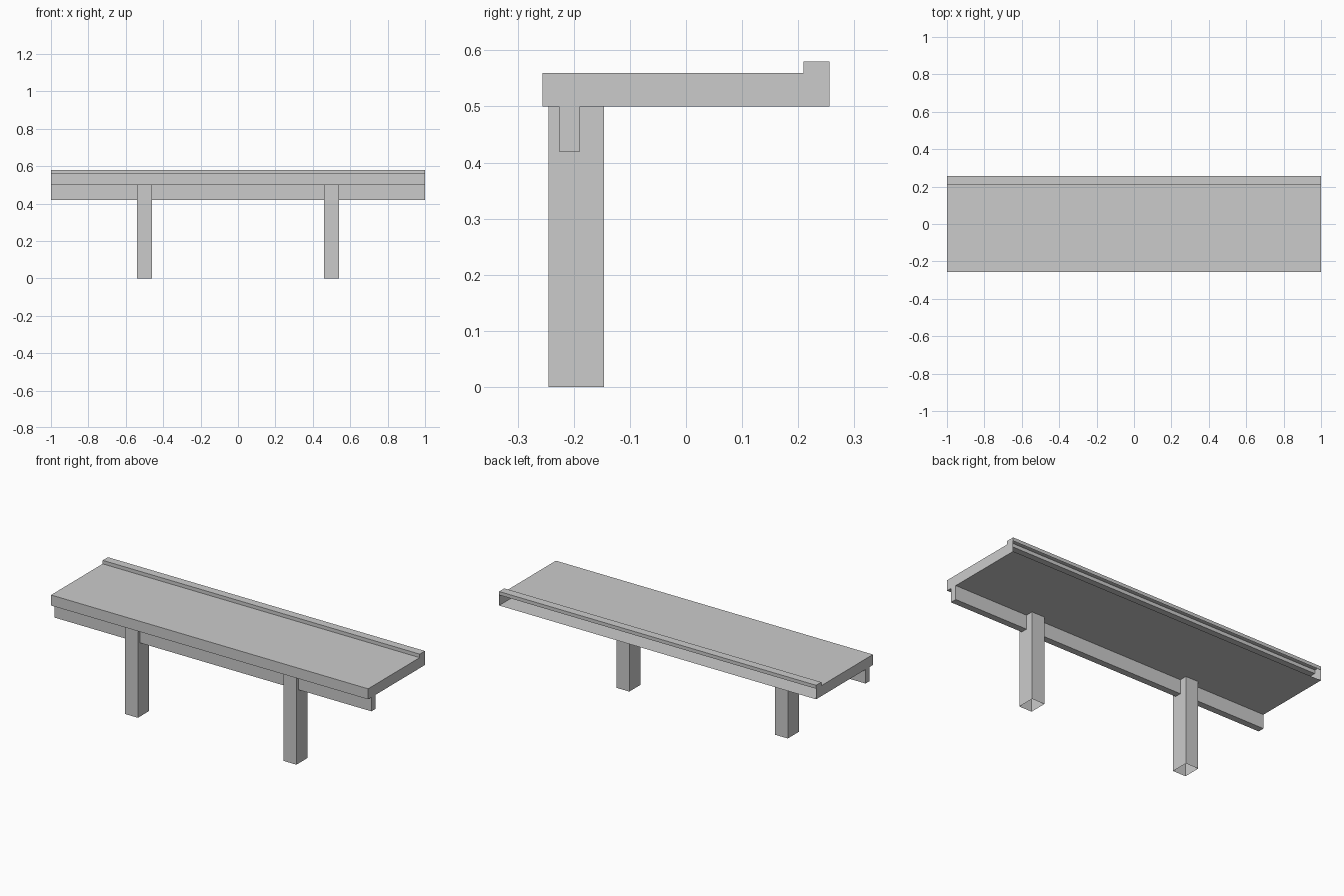
import bpy
import bmesh

if "Cube" in bpy.data.objects:
    bpy.data.objects.remove(bpy.data.objects["Cube"])


def finish(bm, name):
    mesh = bpy.data.meshes.new(name)
    bm.to_mesh(mesh)
    bm.free()
    obj = bpy.data.objects.new(name, mesh)
    bpy.context.collection.objects.link(obj)
    return obj


def extrude_profile(name, profile, half, open_edges=()):
    """Extrude a (y, z) outline along x with capped ends, leaving some sides open."""
    bm = bmesh.new()
    a = [bm.verts.new((-half, y, z)) for y, z in profile]
    b = [bm.verts.new((half, y, z)) for y, z in profile]
    n = len(profile)
    for i in range(n):
        if i not in open_edges:
            j = (i + 1) % n
            bm.faces.new((a[i], a[j], b[j], b[i]))
    bm.faces.new(a[::-1])
    bm.faces.new(b)
    for f in bm.faces:
        f.normal_flip()
    bmesh.ops.recalc_face_normals(bm, faces=bm.faces)
    return finish(bm, name)


# seat shell: raised rear lip, open along the back under the lip
seat_profile = [(-0.256, 0.50), (0.256, 0.50), (0.256, 0.56), (0.256, 0.58),
                (0.209, 0.58), (0.209, 0.56), (-0.256, 0.56)]
extrude_profile("seat", seat_profile, 1.0, open_edges={1})

# support beam under the front of the seat, open where it meets the seat
beam_profile = [(-0.226, 0.42), (-0.189, 0.42), (-0.189, 0.50), (-0.226, 0.50)]
extrude_profile("support_beam", beam_profile, 1.0, open_edges={2})

# hollow posts, open at top and bottom
leg_corners = [(-0.04, -0.245), (0.04, -0.245), (0.04, -0.146), (-0.04, -0.146)]
for side, cx in (("left", -0.5), ("right", 0.5)):
    bm = bmesh.new()
    low = [bm.verts.new((cx + x, y, 0.0)) for x, y in leg_corners]
    top = [bm.verts.new((cx + x, y, 0.5)) for x, y in leg_corners]
    for i in range(4):
        j = (i + 1) % 4
        bm.faces.new((low[i], low[j], top[j], top[i]))
    finish(bm, side + "_leg")
